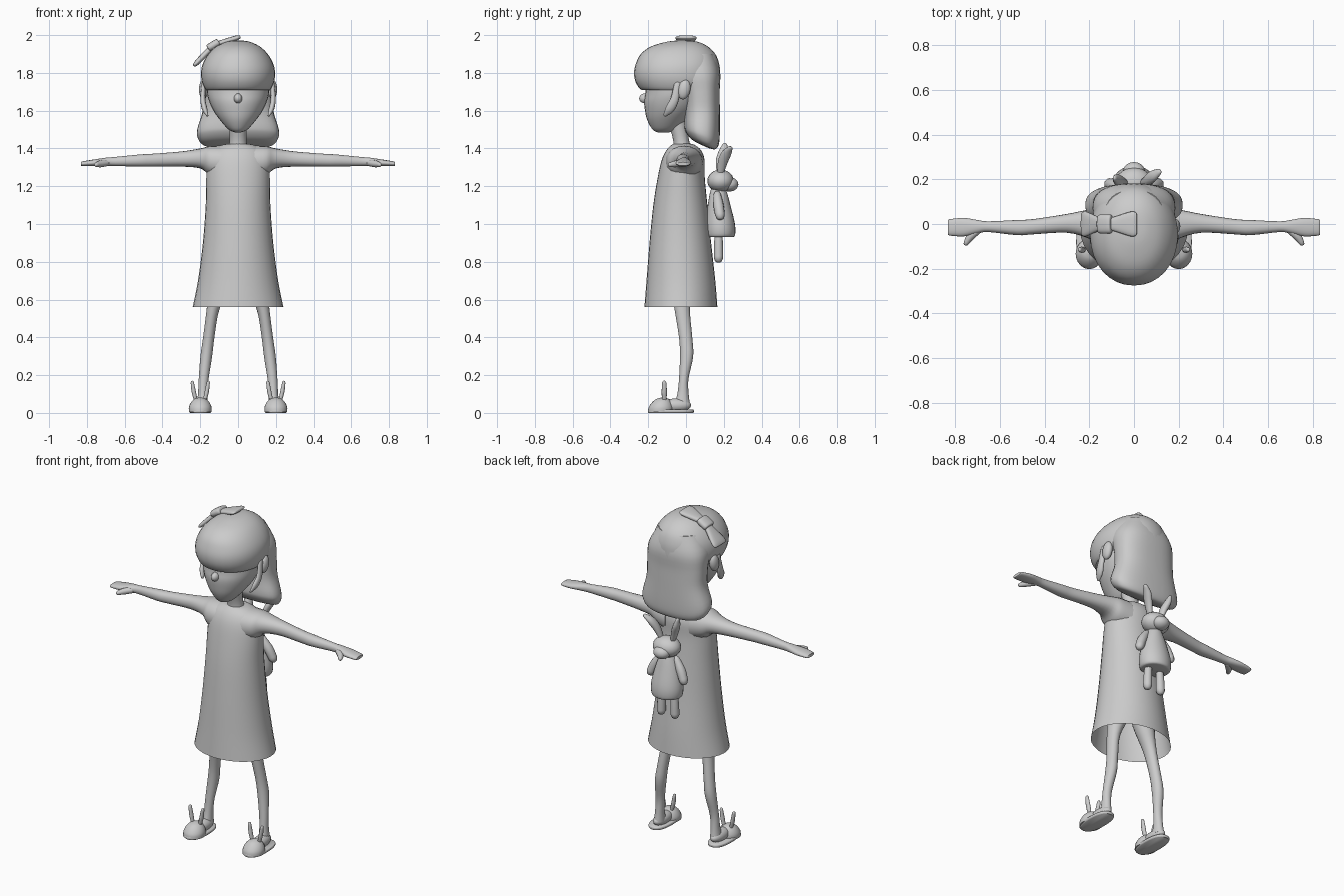
import bpy, bmesh, math
from mathutils import Vector, Matrix


def dense(rows, k=4):
    """Smoothly interpolate a short list of equal-length tuples (Catmull-Rom)."""
    out = []
    for i in range(len(rows) - 1):
        a, b, c, d = (rows[max(0, min(len(rows) - 1, i + j))] for j in (-1, 0, 1, 2))
        for t in (s / k for s in range(k)):
            out.append(tuple(
                0.5 * (2 * q + (r - p) * t + (2 * p - 5 * q + 4 * r - s) * t * t
                       + (3 * q - p - 3 * r + s) * t ** 3)
                for p, q, r, s in zip(a, b, c, d)))
    return out + [rows[-1]]


def skin(name, rings, cap_start=True, cap_end=True, matrix=None):
    """Join rings of points into one smooth skin."""
    bm = bmesh.new()
    vs = [[bm.verts.new(p) for p in ring] for ring in rings]
    n = len(vs[0])
    for a, b in zip(vs, vs[1:]):
        for i in range(n):
            j = (i + 1) % n
            bm.faces.new((a[i], a[j], b[j], b[i]))
    if cap_start:
        bm.faces.new(vs[0])
    if cap_end:
        bm.faces.new(vs[-1])
    if matrix:
        bm.transform(matrix)
    bmesh.ops.recalc_face_normals(bm, faces=bm.faces)
    me = bpy.data.meshes.new(name)
    bm.to_mesh(me)
    bm.free()
    me.polygons.foreach_set("use_smooth", [True] * len(me.polygons))
    me.set_sharp_from_angle(angle=math.radians(50))
    ob = bpy.data.objects.new(name, me)
    bpy.context.collection.objects.link(ob)
    return ob


def oval(r1, r2, n, power=2.0):
    pts = []
    for i in range(n):
        c, s = math.cos(math.tau * i / n), math.sin(math.tau * i / n)
        pts.append((r1 * math.copysign(abs(c) ** (2 / power), c),
                    r2 * math.copysign(abs(s) ** (2 / power), s)))
    return pts


def loft_z(name, rows, n=28, power=2.0, **kw):
    """rows: z, centre x, centre y, radius x, radius y, tilt (drop per unit y)"""
    return skin(name, [[(cx + u, cy + v, z - t * v) for u, v in oval(rx, ry, n, power)]
                       for z, cx, cy, rx, ry, t in dense(rows)], **kw)


def loft_x(name, rows, side=1, n=20, power=2.0, **kw):
    """rows: x, centre y, centre z, radius y, radius z"""
    return skin(name, [[(side * x, cy + u, cz + v) for u, v in oval(ry, rz, n, power)]
                       for x, cy, cz, ry, rz in dense(rows)], **kw)


def tube(name, pts, side=1, flat=1.0, n=12):
    """Rounded tube through (x, y, z, radius) points; flat squashes it sideways."""
    path = [(Vector((side * p[0], p[1], p[2])), p[3]) for p in dense(pts)]
    d0 = (path[0][0] - path[1][0]).normalized()
    d1 = (path[-1][0] - path[-2][0]).normalized()
    (p0, r0), (p1, r1) = path[0], path[-1]
    path = ([(p0 + d0 * r0 * a, r0 * b) for a, b in ((0.95, 0.3), (0.7, 0.7))] + path
            + [(p1 + d1 * r1 * a, r1 * b) for a, b in ((0.7, 0.7), (0.95, 0.3))])
    rings = []
    for i, (p, r) in enumerate(path):
        t = (path[min(i + 1, len(path) - 1)][0] - path[max(i - 1, 0)][0]).normalized()
        u = Vector((0, 1, 0)) - t * t.y
        u.normalize()
        w = t.cross(u)
        rings.append([p + u * a + w * b for a, b in oval(r, r * flat, n)])
    return skin(name, rings)


def ball(name, centre, radii, tilt=0.0):
    m = (Matrix.Translation(centre) @ Matrix.Rotation(tilt, 4, 'X')
         @ Matrix.Diagonal((*radii, 1)))
    rings = [[(math.sin(a) * u, math.sin(a) * v, math.cos(a)) for u, v in oval(1, 1, 20)]
             for a in (math.pi * (i + 0.15) / 12.3 for i in range(13))]
    return skin(name, rings, matrix=m)


# Dress, open at the hem
loft_z("dress", [(0.56, 0, -0.027, 0.24, 0.193, 0), (0.70, 0, -0.027, 0.212, 0.182, 0),
                 (0.90, 0, -0.03, 0.186, 0.163, 0), (1.10, 0, -0.03, 0.171, 0.143, 0),
                 (1.25, 0, -0.025, 0.168, 0.124, 0), (1.34, 0, -0.015, 0.165, 0.113, 0),
                 (1.39, 0, -0.012, 0.14, 0.092, 0), (1.418, 0, -0.015, 0.085, 0.062, 0),
                 (1.425, 0, -0.02, 0.045, 0.045, 0)], n=32, cap_start=False)

# Neck and face
loft_z("neck", [(1.38, 0, -0.015, 0.06, 0.055, 0), (1.44, 0, -0.025, 0.045, 0.042, 0),
                (1.56, 0, -0.05, 0.05, 0.05, 0)], n=20)
loft_z("face", [(1.485, 0, -0.12, 0.015, 0.03, 0), (1.50, 0, -0.115, 0.05, 0.062, 0),
                (1.55, 0, -0.10, 0.095, 0.105, 0), (1.60, 0, -0.08, 0.13, 0.137, 0),
                (1.65, 0, -0.065, 0.153, 0.157, 0), (1.70, 0, -0.055, 0.165, 0.16, 0),
                (1.80, 0, -0.05, 0.168, 0.16, 0)])
ball("nose", (0, -0.218, 1.665), (0.022, 0.03, 0.026))

# Hair: crown with fringe, and the bob at the back
loft_z("hair_crown", [(1.735, 0, -0.03, 0.155, 0.17, 0), (1.71, 0, -0.045, 0.17, 0.19, 0),
                      (1.75, 0, -0.044, 0.19, 0.222, 0), (1.80, 0, -0.047, 0.196, 0.228, 0),
                      (1.85, 0, -0.045, 0.186, 0.22, 0), (1.90, 0, -0.042, 0.157, 0.197, 0),
                      (1.94, 0, -0.035, 0.115, 0.15, 0), (1.965, 0, -0.02, 0.06, 0.08, 0),
                      (1.972, 0, -0.02, 0.01, 0.015, 0)], n=32, power=2.1)
loft_z("hair_back", [(1.90, 0, 0.03, 0.13, 0.12, 0), (1.80, 0, 0.06, 0.18, 0.12, 0),
                     (1.70, 0, 0.08, 0.184, 0.098, 0), (1.60, 0, 0.085, 0.187, 0.094, 0),
                     (1.50, 0, 0.085, 0.216, 0.094, 0.25), (1.455, 0, 0.085, 0.212, 0.088, 0.4),
                     (1.425, 0, 0.088, 0.18, 0.066, 0.45), (1.415, 0, 0.09, 0.10, 0.03, 0.45)],
       n=32, power=2.5)

# Bow: two wings and a knot
for wing, angle, side in (("right", -18, 1), ("left", -46, -1)):
    m = Matrix.Translation((-0.13, 0, 1.945)) @ Matrix.Rotation(math.radians(angle), 4, 'Y')
    loft_x("bow_wing_" + wing, [(0.0, 0, 0, 0.022, 0.012), (0.05, 0, 0, 0.034, 0.015),
                                (0.12, 0, 0, 0.055, 0.014), (0.145, 0, 0, 0.052, 0.009),
                                (0.15, 0, 0, 0.04, 0.004)], side, power=2.6, matrix=m)
loft_x("bow_knot", [(-0.034, 0, 0, 0.03, 0.012), (-0.026, 0, 0, 0.042, 0.02),
                    (0.026, 0, 0, 0.042, 0.02), (0.034, 0, 0, 0.03, 0.012)], power=2.6,
       matrix=Matrix.Translation((-0.13, 0, 1.947)) @ Matrix.Rotation(math.radians(-31), 4, 'Y'))

for label, s in (("left", 1), ("right", -1)):
    # Ears and side locks
    ball("ear_" + label, (s * 0.183, -0.01, 1.712), (0.024, 0.033, 0.053), -0.2)
    tube("side_lock_" + label, [(0.183, -0.045, 1.74, 0.018), (0.186, -0.06, 1.66, 0.022),
                                (0.177, -0.085, 1.61, 0.024), (0.165, -0.108, 1.58, 0.012)],
         s, flat=0.6)

    # Sleeve, arm and mitten hand
    loft_x("arm_" + label, [(0.08, -0.01, 1.325, 0.10, 0.09), (0.15, -0.008, 1.335, 0.09, 0.077),
                            (0.20, 0.0, 1.347, 0.066, 0.053), (0.30, 0.003, 1.344, 0.042, 0.04),
                            (0.45, -0.012, 1.338, 0.034, 0.034), (0.52, -0.016, 1.336, 0.034, 0.032),
                            (0.65, -0.012, 1.331, 0.024, 0.024), (0.70, -0.012, 1.329, 0.03, 0.022),
                            (0.76, -0.014, 1.324, 0.041, 0.018), (0.82, -0.015, 1.319, 0.037, 0.013),
                            (0.832, -0.015, 1.318, 0.032, 0.009)], s, power=2.2)
    tube("thumb_" + label, [(0.69, -0.02, 1.325, 0.018), (0.73, -0.055, 1.318, 0.018),
                            (0.75, -0.085, 1.314, 0.012)], s)

    # Leg
    loft_z("leg_" + label, [(0.04, s * 0.19, -0.02, 0.03, 0.042, 0), (0.10, s * 0.187, -0.016, 0.025, 0.03, 0),
                            (0.18, s * 0.182, -0.012, 0.026, 0.025, 0), (0.30, s * 0.168, 0.003, 0.031, 0.035, 0),
                            (0.40, s * 0.155, -0.002, 0.03, 0.035, 0), (0.55, s * 0.132, -0.02, 0.034, 0.041, 0),
                            (0.70, s * 0.09, -0.025, 0.062, 0.06, 0), (0.85, s * 0.07, -0.025, 0.08, 0.08, 0)], n=20)

    # Slipper: sole, foot, toe dome, bunny ears
    loft_z("slipper_sole_" + label, [(0.0, s * 0.2, -0.08, 0.054, 0.118, 0), (0.005, s * 0.2, -0.08, 0.058, 0.121, 0),
                                     (0.014, s * 0.2, -0.08, 0.058, 0.121, 0), (0.018, s * 0.2, -0.08, 0.054, 0.117, 0)],
           power=2.4)
    ball("foot_" + label, (s * 0.193, -0.055, 0.04), (0.038, 0.082, 0.036))
    loft_z("slipper_toe_" + label, [(0.005, s * 0.2, -0.135, 0.06, 0.066, 0), (0.03, s * 0.2, -0.132, 0.06, 0.065, 0),
                                    (0.055, s * 0.2, -0.128, 0.049, 0.052, 0), (0.073, s * 0.2, -0.124, 0.031, 0.034, 0),
                                    (0.081, s * 0.2, -0.122, 0.008, 0.01, 0)], n=24)
    for k in (-1, 1):
        tube(f"slipper_ear_{label}_{k}", [(0.2 + k * 0.022, -0.115, 0.06, 0.011), (0.2 + k * 0.034, -0.115, 0.11, 0.014),
                                          (0.2 + k * 0.042, -0.115, 0.16, 0.011)], s, flat=0.8)

    # Rabbit backpack limbs
    tube("rabbit_arm_" + label, [(0.05, 0.165, 1.155, 0.02), (0.085, 0.172, 1.10, 0.027),
                                 (0.11, 0.18, 1.045, 0.025)], s)
    tube("rabbit_leg_" + label, [(0.04, 0.172, 0.96, 0.02), (0.044, 0.172, 0.88, 0.024),
                                 (0.046, 0.172, 0.82, 0.025)], s)

# Rabbit backpack body, head and ears
loft_z("rabbit_body", [(0.93, 0, 0.18, 0.07, 0.062, 0), (0.94, 0, 0.182, 0.09, 0.077, 0),
                       (1.00, 0, 0.18, 0.094, 0.079, 0), (1.10, 0, 0.175, 0.072, 0.06, 0),
                       (1.17, 0, 0.172, 0.046, 0.044, 0), (1.20, 0, 0.172, 0.03, 0.03, 0)], n=24)
ball("rabbit_head", (0, 0.183, 1.228), (0.083, 0.07, 0.06))
ball("rabbit_muzzle", (0, 0.23, 1.21), (0.05, 0.047, 0.038))
tube("rabbit_ear_left", [(0.035, 0.18, 1.26, 0.016), (0.06, 0.195, 1.33, 0.026),
                         (0.085, 0.215, 1.375, 0.026), (0.11, 0.232, 1.40, 0.015)], flat=0.7)
tube("rabbit_ear_right", [(0.035, 0.18, 1.26, 0.016), (0.055, 0.185, 1.33, 0.027),
                          (0.075, 0.198, 1.38, 0.026), (0.085, 0.205, 1.415, 0.015)], -1, flat=0.7)
